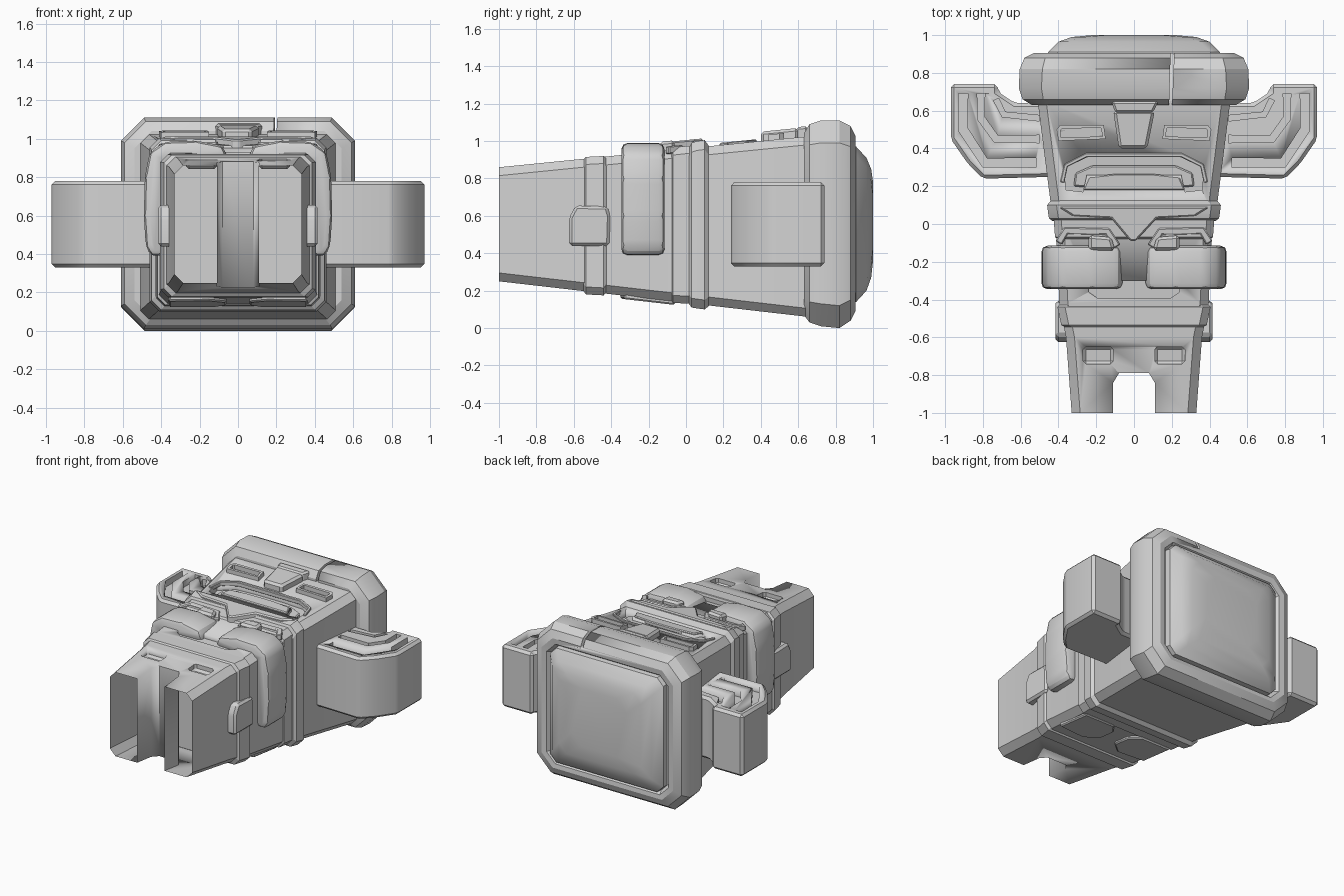
import bpy, bmesh, math
from mathutils import Vector

if "Cube" in bpy.data.objects:
    bpy.data.objects.remove(bpy.data.objects["Cube"], do_unlink=True)

stone = bpy.data.materials.new("plain grey")
stone.use_nodes = True
stone.diffuse_color = (0.65, 0.65, 0.65, 1)
stone.node_tree.nodes["Principled BSDF"].inputs["Base Color"].default_value = (0.65, 0.65, 0.65, 1)


def face_z(y):
    return 0.86 + (y + 1) * 0.1


def under_z(y):
    return 0.25 - (y + 1) * 0.115


# Ways of laying a flat outline (a, b) out at height t
def on_face(a, b, t): return (a, b, face_z(b) + t)
def on_under(a, b, t): return (a, b, under_z(b) - t)
def flat(a, b, t): return (a, b, t)
def on_side(a, b, t): return (t, a, b)
def across(a, b, t): return (a, t, b)


def finish(name, bm, smooth=25):
    bmesh.ops.recalc_face_normals(bm, faces=bm.faces)
    mesh = bpy.data.meshes.new(name)
    bm.to_mesh(mesh)
    bm.free()
    mesh.materials.append(stone)
    ob = bpy.data.objects.new(name, mesh)
    bpy.context.collection.objects.link(ob)
    bpy.ops.object.select_all(action='DESELECT')
    ob.select_set(True)
    bpy.context.view_layer.objects.active = ob
    bpy.ops.object.shade_smooth_by_angle(angle=math.radians(smooth))
    return ob


def prism(name, pts, t0, t1, lay=on_face, side=1, bevel=0.0, segments=1, inset=None):
    bm = bmesh.new()
    rows = []
    for t in (t0, t1):
        row = []
        for a, b in pts:
            v = Vector(lay(a, b, t))
            v.x *= side
            row.append(bm.verts.new(v))
        rows.append(row)
    n = len(pts)
    bm.faces.new(rows[0])
    top = bm.faces.new(rows[1])
    for i in range(n):
        j = (i + 1) % n
        bm.faces.new((rows[0][i], rows[0][j], rows[1][j], rows[1][i]))
    bmesh.ops.recalc_face_normals(bm, faces=bm.faces)
    if inset:
        bmesh.ops.inset_region(bm, faces=[top], thickness=inset[0])
        rim = bmesh.ops.extrude_face_region(bm, geom=[top])
        moved = [g for g in rim["geom"] if isinstance(g, bmesh.types.BMVert)]
        bmesh.ops.translate(bm, verts=moved, vec=(0, 0, -inset[1]))
        if top.is_valid:
            bm.faces.remove(top)
    if bevel:
        bmesh.ops.bevel(bm, geom=bm.edges[:], offset=bevel, segments=segments,
                        profile=0.5, affect='EDGES', clamp_overlap=True)
    return finish(name, bm)


def loft(name, rings, smooth=25):
    # Rings of chamfered rectangles: y, half width, low z, high z, chamfer
    bm = bmesh.new()
    rows = []
    for y, w, lo, hi, c in rings:
        outline = [(-w, lo + c), (-w + c, lo), (w - c, lo), (w, lo + c),
                   (w, hi - c), (w - c, hi), (-w + c, hi), (-w, hi - c)]
        rows.append([bm.verts.new((x, y, z)) for x, z in outline])
    for p, q in zip(rows, rows[1:]):
        for i in range(8):
            j = (i + 1) % 8
            bm.faces.new((p[i], p[j], q[j], q[i]))
    bm.faces.new(rows[0])
    bm.faces.new(rows[-1])
    return finish(name, bm, smooth)


def ribbon(path, width):
    # Outline of a strip following a path
    left, right = [], []
    path = [Vector(p) for p in path]
    for i, p in enumerate(path):
        d = Vector((0, 0))
        if i:
            d += (p - path[i - 1]).normalized()
        if i < len(path) - 1:
            d += (path[i + 1] - p).normalized()
        d.normalize()
        n = Vector((-d.y, d.x)) * width / 2
        left.append(tuple(p + n))
        right.append(tuple(p - n))
    return left + right[::-1]


def box(x0, x1, y0, y1):
    return [(x0, y0), (x1, y0), (x1, y1), (x0, y1)]


def both(half):
    # Complete a right-hand outline across the centre line
    return half + [(-x, y) for x, y in reversed(half)]


def carve(ob, cutters):
    bpy.context.view_layer.objects.active = ob
    for c in cutters:
        c.hide_render = True
        m = ob.modifiers.new("cut", 'BOOLEAN')
        m.operation, m.solver, m.object = 'DIFFERENCE', 'EXACT', c
        bpy.ops.object.modifier_apply(modifier=m.name)
        bpy.data.objects.remove(c, do_unlink=True)


# Tapered hollow trunk
widths = [(-1, .33), (-.6, .36), (-.42, .395), (0, .415), (.1, .44), (.65, .51)]
trunk = loft("trunk", [(y, w, under_z(y), face_z(y), 0.045) for y, w in widths])
cuts = [prism("slot_cutter", both([(.11, -1.1), (.11, -.84), (.08, -.79)]), 0, 1.2, flat),
        prism("mouth_cutter", both([(.27, .17), (.36, .18), (.37, .29), (.27, .36), (.1, .37)][::-1]
                                   + [(.25, .26)]), -.05, .1),
        prism("chin_cutter", both([(.19, -.395), (.24, -.36), (.24, -.3)]), -.03, .1)]
for s in (1, -1):
    cuts.append(prism("toe_cutter", box(.11, .27, -.74, -.65), -.045, .1, side=s, bevel=.015))
carve(trunk, cuts)
bm = bmesh.new()
bm.from_mesh(trunk.data)
ends = [f for f in bm.faces if f.calc_center_median().y < -.99]
bmesh.ops.delete(bm, geom=ends, context='FACES')
bm.to_mesh(trunk.data)
bm.free()

# Crown band with a crack, and the cushion on its end
crown = loft("crown", [(.63, .54, .07, 1.04, .09), (.66, .59, .03, 1.09, .11),
                       (.72, .61, .01, 1.11, .12), (.82, .605, .0, 1.11, .12),
                       (.88, .58, .04, 1.08, .11), (.905, .53, .09, 1.03, .09),
                       (.90, .49, .12, .99, .07), (.87, .47, .14, .97, .06)])
carve(crown, [prism("crack_cutter", [(.185, .6), (.2, .6), (.215, .95), (.195, .95)], 1.02, 1.2, flat)])
loft("end_cushion", [(.85, .46, .14, .98, .05), (.91, .455, .14, .97, .05),
                     (.965, .40, .20, .91, .05), (.99, .33, .27, .85, .06),
                     (1.0, .22, .36, .78, .08)], 35)

# Bands round the trunk
loft("middle_band", [(.015, .43, .13, .96, .05), (.03, .45, .11, .99, .05),
                     (.06, .455, .105, 1.0, .05), (.10, .46, .10, 1.005, .05),
                     (.125, .44, .12, .97, .05)], 15)
loft("thin_band", [(-.08, .40, .15, .95, .04), (-.07, .418, .135, .965, .04),
                   (.02, .425, .13, .975, .04)], 15)
loft("lower_band", [(-.55, .36, .2, .9, .04), (-.535, .385, .18, .915, .04),
                    (-.44, .405, .175, .92, .04), (-.42, .39, .2, .9, .04)], 15)
prism("beak", [(-.40, .09), (-.32, .04), (-.12, .03), (-.02, -.09), (.01, -.09),
               (.12, .03), (.32, .04), (.40, .09)], -.03, .045, bevel=.008)

# Upper face: nose, lip and teeth
prism("nose", [(-.08, .4), (.07, .4), (.11, .6), (-.11, .6)], -.02, .05, bevel=.015)
prism("nose_bridge", [(-.1, .59), (.1, .59), (.13, .65), (-.12, .65)], -.02, .055, bevel=.012)
prism("teeth", both([(.22, .19), (.32, .2), (.31, .27), (.22, .31)]), -.06, -.02, bevel=.008)
prism("lower_lip", both([(.27, .18), (.24, .25), (.1, .265)]), -.02, .012, bevel=.006)
prism("upper_lip", ribbon([(-.38, .22), (-.36, .31), (-.25, .365), (.25, .365), (.36, .31), (.38, .22)], .022),
      -.02, .012, bevel=.004)

for s, tag in ((1, "left"), (-1, "right")):
    # Framed eye
    prism(tag + "_eye", [(.15, .45), (.4, .44), (.41, .5), (.39, .525), (.16, .525)],
          -.02, .03, side=s, inset=(.022, .03))
    # Wing with feather grooves
    wing = prism(tag + "_wing", [(.42, .25), (.8, .24), (.88, .32), (.97, .45), (.97, .74),
                                 (.72, .74), (.72, .70), (.63, .64), (.42, .64)],
                 .33, .78, flat, s, bevel=.018)
    grooves = [([(.905, .69), (.905, .50), (.79, .325), (.52, .325)], .05),
               ([(.81, .69), (.81, .56), (.73, .45), (.50, .45)], .04),
               ([(.73, .66), (.69, .58), (.50, .56)], .03)]
    carve(wing, [prism("groove_cutter", ribbon(p, w), .735, .9, flat, s) for p, w in grooves])
    # Swollen lower eye wrapping over the corner
    prism(tag + "_eye_pod", [(.05, .89), (.08, .965), (.22, .99), (.38, .985), (.46, .93), (.485, .8),
                             (.49, .6), (.48, .44), (.45, .385), (.37, .40), (.37, .87)],
          -.345, -.115, across, s, bevel=.035, segments=2)
    prism(tag + "_pod_fold", [(.1, -.14), (.24, -.14), (.24, -.06), (.12, -.07)],
          -.02, .05, side=s, bevel=.015)
    prism(tag + "_brow", ribbon([(.09, -.12), (.14, -.04), (.36, -.035), (.40, -.1)], .04),
          -.02, .022, side=s, bevel=.006)
    # Side tab on the lower band
    prism(tag + "_tab", [(-.625, .44), (-.625, .59), (-.59, .655), (-.42, .65), (-.405, .6), (-.41, .44)],
          .34, .415, on_side, s, bevel=.015)
    # Raised pad on the underside
    prism(tag + "_under_pad", [(.06, -.14), (.12, -.06), (.36, -.06), (.36, -.33), (.15, -.35), (.06, -.27)],
          -.02, .018, on_under, s, bevel=.008)
